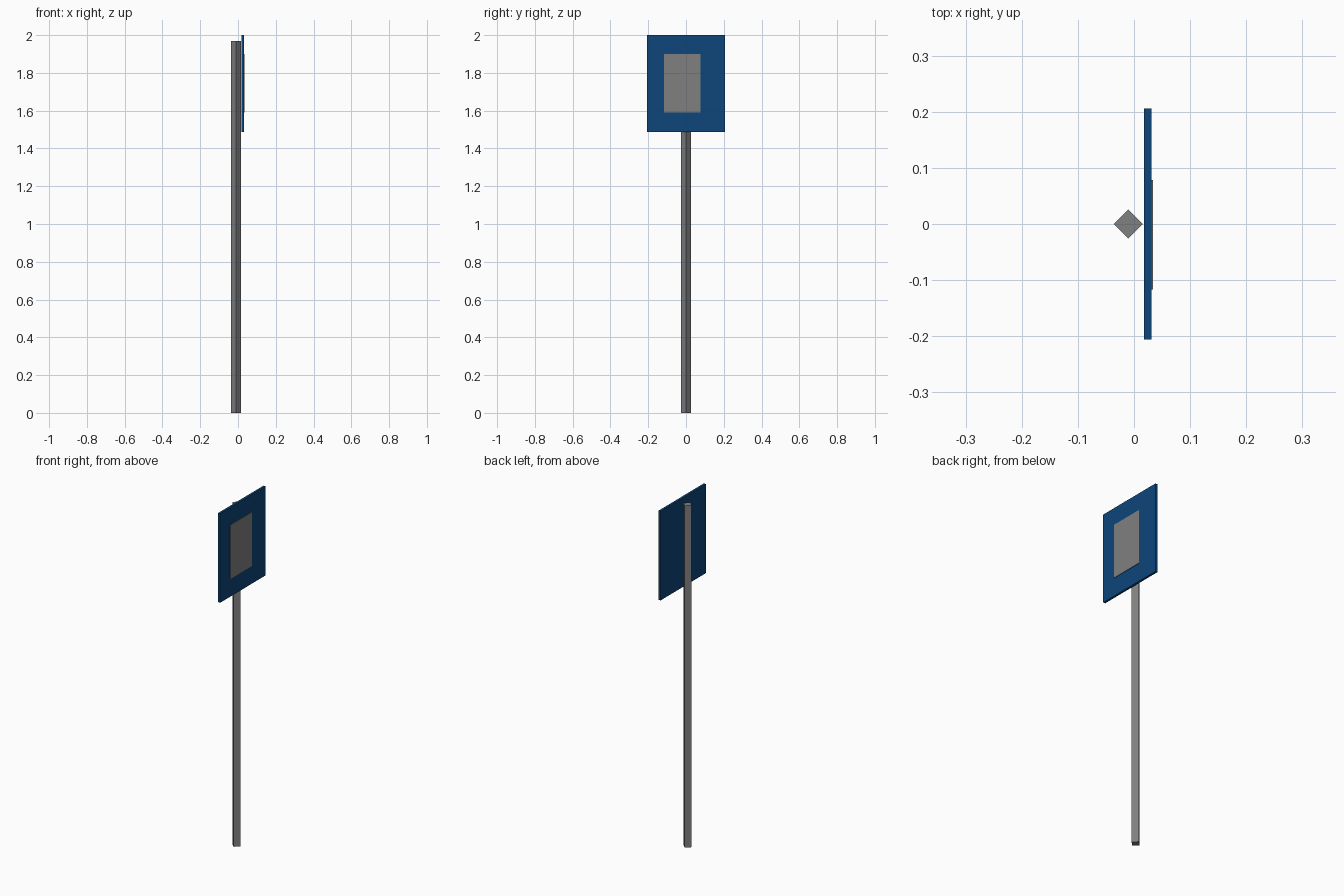
import bpy
import math

cube = bpy.data.objects.get("Cube")
if cube:
    bpy.data.objects.remove(cube, do_unlink=True)


def material(name, rgb):
    mat = bpy.data.materials.new(name)
    mat.use_nodes = True
    color = (*rgb, 1.0)
    mat.diffuse_color = color
    mat.node_tree.nodes["Principled BSDF"].inputs["Base Color"].default_value = color
    return mat


def box(name, low, high, mat, turn=0.0):
    """Box between two corners, turned about its own vertical axis."""
    center = [(a + b) / 2 for a, b in zip(low, high)]
    bpy.ops.mesh.primitive_cube_add(size=1, location=center)
    obj = bpy.context.object
    obj.name = name
    obj.scale = [b - a for a, b in zip(low, high)]
    bpy.ops.object.transform_apply(location=False, rotation=False, scale=True)
    obj.rotation_euler.z = turn
    obj.data.materials.append(mat)
    return obj


grey = material("grey metal", (0.216, 0.216, 0.216))
blue = material("sign blue", (0.004, 0.061, 0.195))

# Square post, set cornerwise to the board
half = 0.026 / math.sqrt(2)
post_x = -0.01
box("post", (post_x - half, -half, 0), (post_x + half, half, 1.97), grey, math.pi / 4)

# Upright board facing +x
box("sign_board", (0.018, -0.206, 1.486), (0.031, 0.206, 2.0), blue)

# Thin raised panel, slightly off centre on the board
box("sign_panel", (0.03, -0.117, 1.59), (0.034, 0.078, 1.9), grey)
